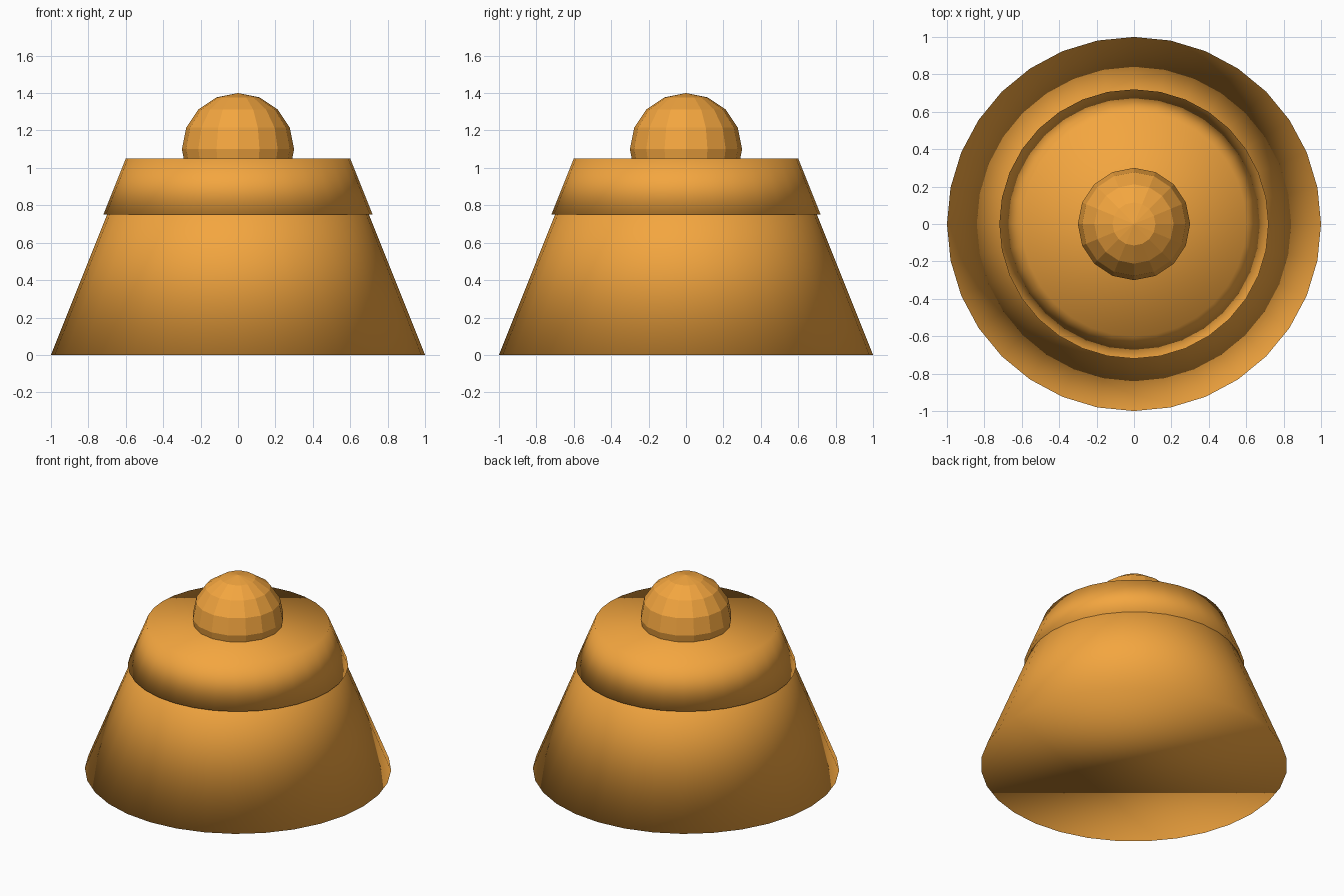
import bpy

if "Cube" in bpy.data.objects:
    bpy.data.objects.remove(bpy.data.objects["Cube"])

orange = bpy.data.materials.new("orange")
orange.diffuse_color = (0.9, 0.38, 0.05, 1)
orange.use_nodes = True
orange.node_tree.nodes["Principled BSDF"].inputs["Base Color"].default_value = orange.diffuse_color


def finish(name, smooth):
    ob = bpy.context.object
    ob.name = name
    ob.data.materials.append(orange)
    if smooth:
        bpy.ops.object.shade_smooth()
    else:
        bpy.ops.object.shade_flat()


def frustum(name, r_bottom, r_top, z0, z1):
    bpy.ops.mesh.primitive_cone_add(vertices=32, radius1=r_bottom, radius2=r_top,
                                    depth=z1 - z0, location=(0, 0, (z0 + z1) / 2))
    finish(name, True)


# Tapered body
frustum("body", 1.0, 0.6, 0.0, 1.0)

# Slightly wider cap band over the top of the body
frustum("cap", 0.72, 0.6, 0.75, 1.05)

# Faceted round knob sunk into the cap
bpy.ops.mesh.primitive_uv_sphere_add(segments=16, ring_count=8, radius=0.3,
                                     location=(0, 0, 1.1))
finish("knob", False)
